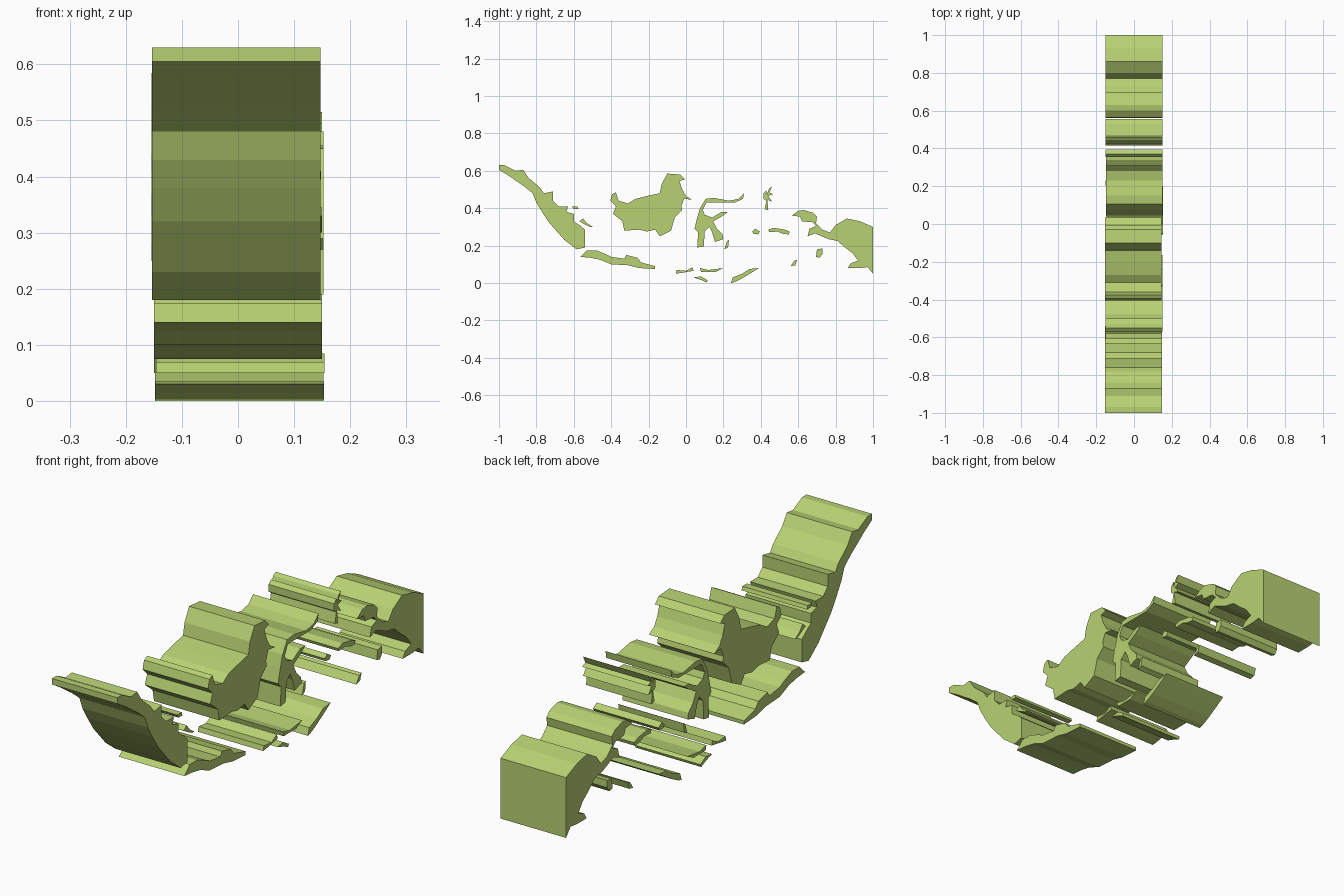
import bpy, bmesh

green = bpy.data.materials.new("leaf_green")
green.diffuse_color = (0.48, 0.64, 0.17, 1)


def island(name, x_mid, outline, half=0.15):
    """Extrude a (y, z) coastline along x into a solid slab."""
    bm = bmesh.new()
    face = bm.faces.new([bm.verts.new((x_mid - half, y, z)) for y, z in outline])
    out = bmesh.ops.extrude_face_region(bm, geom=[face], use_keep_orig=True)
    moved = [g for g in out["geom"] if isinstance(g, bmesh.types.BMVert)]
    bmesh.ops.translate(bm, verts=moved, vec=(2 * half, 0, 0))
    bmesh.ops.recalc_face_normals(bm, faces=bm.faces)
    mesh = bpy.data.meshes.new(name)
    bm.to_mesh(mesh)
    bm.free()
    mesh.materials.append(green)
    obj = bpy.data.objects.new(name, mesh)
    bpy.context.collection.objects.link(obj)


# Western diagonal island and its small neighbours
island("west_island", -.003, [
    (-1, .63), (-.97, .63), (-.91, .60), (-.87, .605), (-.84, .56), (-.78, .51),
    (-.76, .48), (-.71, .49), (-.71, .44), (-.68, .41), (-.63, .41), (-.64, .38),
    (-.60, .37), (-.60, .33), (-.57, .31), (-.54, .285), (-.54, .19), (-.585, .18),
    (-.65, .23), (-.73, .32), (-.77, .38), (-.80, .43), (-.82, .48), (-.87, .52),
    (-.90, .54), (-.95, .575), (-1, .605)])
island("west_islet_upper", -.002, [
    (-.61, .41), (-.58, .41), (-.575, .395), (-.60, .395)])
island("west_islet_lower", 0, [
    (-.57, .33), (-.55, .345), (-.53, .32), (-.50, .30), (-.515, .30), (-.545, .315)])

# Long southern island
island("south_island", 0, [
    (-.565, .14), (-.53, .175), (-.48, .175), (-.43, .155), (-.40, .14), (-.33, .13),
    (-.32, .15), (-.26, .135), (-.24, .11), (-.165, .09), (-.165, .075), (-.25, .08),
    (-.31, .095), (-.40, .10), (-.46, .125), (-.51, .135)])

# Large central island
island("central_island", -.004, [
    (-.405, .44), (-.395, .475), (-.375, .485), (-.36, .44), (-.31, .425), (-.27, .45),
    (-.21, .465), (-.14, .48), (-.13, .53), (-.10, .585), (-.03, .58), (-.005, .555),
    (-.035, .545), (-.02, .50), (0, .465), (.035, .445), (-.01, .45), (-.025, .41),
    (-.02, .39), (-.06, .35), (-.08, .28), (-.14, .25), (-.165, .285), (-.21, .275),
    (-.25, .285), (-.33, .28), (-.34, .33), (-.39, .37), (-.375, .41)])

# Branching island with curling arms
island("branched_island", .002, [
    (.06, .19), (.065, .27), (.045, .29), (.06, .35), (.075, .40), (.105, .45),
    (.15, .455), (.23, .44), (.28, .45), (.31, .48), (.305, .45), (.26, .43),
    (.15, .43), (.11, .43), (.09, .39), (.10, .365), (.14, .35), (.19, .38),
    (.225, .38), (.19, .355), (.145, .33), (.165, .29), (.195, .26), (.20, .235),
    (.155, .22), (.14, .27), (.125, .30), (.10, .275), (.095, .195)])
island("branched_islet", 0, [(.205, .18), (.22, .225), (.23, .23), (.225, .19)])

# Thin spidery northern island and the mid-sea islets
island("spidery_island", 0, [
    (.42, .395), (.43, .44), (.415, .45), (.415, .48), (.43, .495), (.43, .47),
    (.445, .505), (.46, .515), (.445, .485), (.465, .475), (.44, .465), (.46, .435),
    (.435, .445), (.44, .39)])
island("mid_islet", 0, [(.355, .275), (.37, .29), (.395, .275), (.385, .26), (.36, .263)])
island("mid_bar_island", 0, [
    (.44, .285), (.47, .295), (.53, .285), (.555, .275), (.55, .26), (.52, .262),
    (.49, .275), (.445, .272)])

# Large eastern island cut straight at the border
island("east_island", 0, [
    (.565, .36), (.60, .385), (.63, .39), (.68, .375), (.70, .355), (.695, .32),
    (.73, .285), (.77, .27), (.80, .31), (.86, .345), (.93, .33), (1, .30),
    (1, .05), (.97, .085), (.93, .08), (.865, .08), (.88, .105), (.92, .12),
    (.89, .16), (.85, .19), (.81, .225), (.76, .235), (.69, .265), (.65, .25),
    (.66, .29), (.695, .305), (.675, .325), (.62, .33), (.61, .355)])
island("east_islet_right", 0, [
    (.695, .14), (.70, .18), (.73, .185), (.73, .155), (.715, .135)])
island("east_islet_left", 0, [(.56, .09), (.58, .12), (.595, .125), (.585, .095)])

# Southern chain of small islands
island("chain_west", .004, [
    (-.055, .05), (-.05, .07), (0, .065), (.035, .085), (.04, .065), (-.03, .053)])
island("chain_middle", .004, [
    (.075, .08), (.12, .07), (.20, .08), (.16, .06), (.08, .06)])
island("chain_south", .003, [
    (.04, .03), (.08, .035), (.115, .015), (.11, .003), (.085, .015)])
island("chain_east", .002, [
    (.24, 0), (.25, .03), (.30, .05), (.34, .075), (.39, .08), (.35, .055),
    (.30, .025), (.26, .005)])
